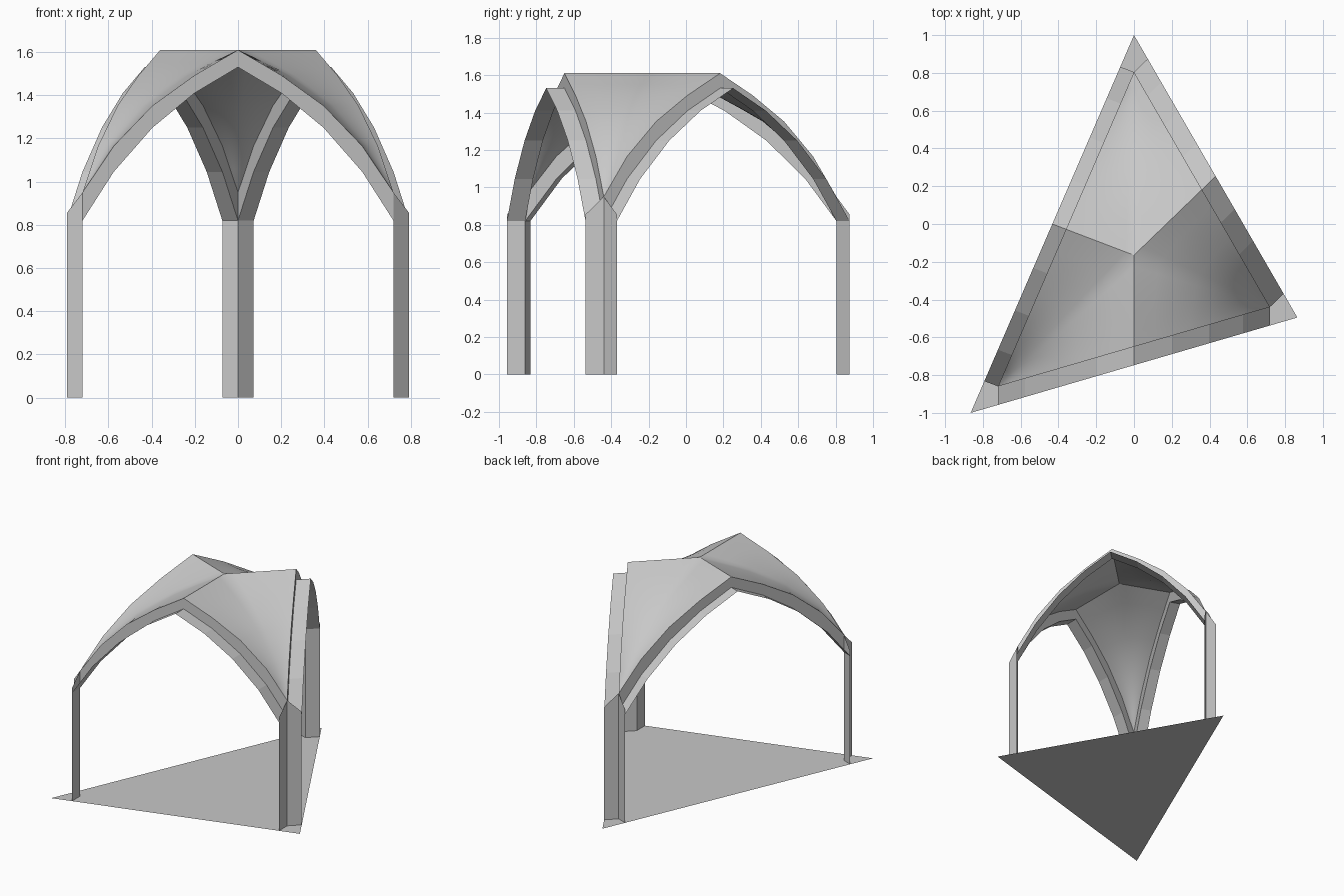
import bpy
import bmesh
from mathutils import Vector

cube = bpy.data.objects.get("Cube")
if cube:
    bpy.data.objects.remove(cube, do_unlink=True)

# One plain grey for everything
grey = bpy.data.materials.new("light_grey")
grey.use_nodes = True
grey.diffuse_color = (0.58, 0.58, 0.58, 1)
grey.node_tree.nodes["Principled BSDF"].inputs["Base Color"].default_value = (0.58, 0.58, 0.58, 1)

# Plan: triangular floor, and a smaller copy of it that carries the vault
CORNERS = [Vector((0, 1, 0)), Vector((0.865, -0.495, 0)), Vector((-0.865, -1, 0))]
CENTRE = sum(CORNERS, Vector()) / 3
SCALE = 0.832
INNER = [CENTRE + (c - CENTRE) * SCALE for c in CORNERS]
CROWN = 1.61

# Half arch: (distance from the middle 0..1, soffit height, vault edge height)
ARCH = [(0, 1.53, CROWN), (0.28, 1.41, 1.492), (0.55, 1.25, 1.352),
        (0.8, 1.045, 1.165), (1, 0.82, 0.95)]
POST_EDGE, POST_PEAK = 0.855, 0.95


def at(p, z):
    return Vector((p.x, p.y, z))


def edge_height(t):
    for (t0, _, z0), (t1, _, z1) in zip(ARCH, ARCH[1:]):
        if t <= t1:
            return z0 + (z1 - z0) * (t - t0) / (t1 - t0)
    return ARCH[-1][2]


def sheet(name, rows, facing, smooth=False):
    """Surface through rows of points, turned towards the facing direction."""
    bm = bmesh.new()
    grid = [[bm.verts.new(p) for p in row] for row in rows]
    for a, b in zip(grid, grid[1:]):
        for i in range(len(a) - 1):
            bm.faces.new((a[i], a[i + 1], b[i + 1], b[i]))
    bmesh.ops.remove_doubles(bm, verts=bm.verts, dist=1e-5)
    bm.normal_update()
    if sum((f.normal * f.calc_area() for f in bm.faces), Vector()).dot(facing) < 0:
        bmesh.ops.reverse_faces(bm, faces=bm.faces)
    for f in bm.faces:
        f.smooth = smooth
    mesh = bpy.data.meshes.new(name)
    bm.to_mesh(mesh)
    bm.free()
    mesh.materials.append(grey)
    obj = bpy.data.objects.new(name, mesh)
    bpy.context.collection.objects.link(obj)
    return obj


UP = Vector((0, 0, 1))
SIDES = ["left", "front", "right"]
NAMES = ["back", "front_left", "front_right"]

# Floor
a, b, c = CORNERS
sheet("floor", [[a, b], [a, c]], UP)

# Arches: a level barrel strip reaching out to the floor edge, and an upright riser
for k, side in enumerate(SIDES):
    p, q = INNER[k], INNER[(k + 1) % 3]
    mid = (p + q) / 2
    outward = (mid - CENTRE) * (1 / SCALE - 1)
    stations = [(mid + (p - mid) * t, lo, hi) for t, lo, hi in reversed(ARCH)]
    stations += [(mid + (q - mid) * t, lo, hi) for t, lo, hi in ARCH[1:]]
    sheet(side + "_arch_strip",
          [[at(s, lo), at(s + outward, lo)] for s, lo, hi in stations], UP)
    sheet(side + "_arch_riser",
          [[at(s, lo), at(s, hi)] for s, lo, hi in stations], outward)

# Rows of the vault: every arch station and the points halfway between
ts = []
for (t0, _, _), (t1, _, _) in zip(ARCH, ARCH[1:]):
    ts += [t0, (t0 + t1) / 2]
ts.append(1)
STEPS = 16

for k, name in enumerate(NAMES):
    p = INNER[k]
    mids = [(p + INNER[(k + j) % 3]) / 2 for j in (1, 2)]

    # Vault web: level rows, rounded low down, meeting the straight ridges at the top
    rows = []
    for t in ts:
        m1, c0, m2 = [at(p.lerp(v, 1 - t), edge_height(t)) for v in (mids[0], CENTRE, mids[1])]
        row = []
        for i in range(STEPS + 1):
            u = i / STEPS
            straight = m1.lerp(c0, 2 * u) if u <= 0.5 else c0.lerp(m2, 2 * u - 1)
            curved = m1.lerp(c0, u).lerp(c0.lerp(m2, u), u)
            row.append(curved.lerp(straight, (1 - t) ** 3))
        rows.append(row)
    sheet(name + "_vault_web", rows, UP, smooth=True)

    # Post: two upright plates folded at the inner corner
    outs = [p + (m - CENTRE) * (1 / SCALE - 1) for m in mids]
    plan = [(outs[0], POST_EDGE), (p, POST_PEAK), (outs[1], POST_EDGE)]
    sheet(name + "_post", [[at(s, 0), at(s, z)] for s, z in plan], p - CENTRE)
